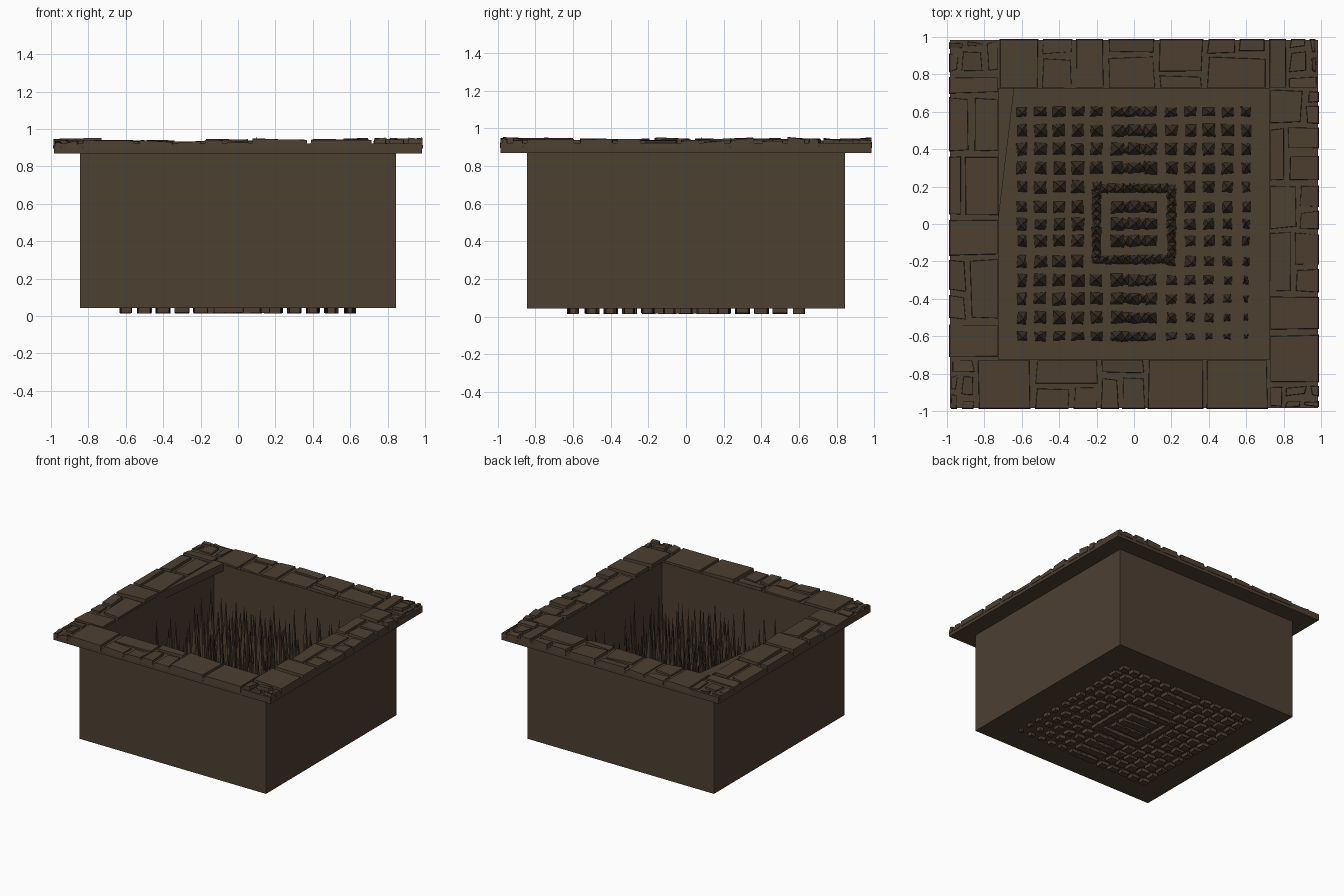
import bpy, bmesh, math, random
from mathutils import Vector

if "Cube" in bpy.data.objects:
    bpy.data.objects.remove(bpy.data.objects["Cube"])

random.seed(7)
R = random.uniform

stone = bpy.data.materials.new("dark brown stone")
stone.diffuse_color = (0.075, 0.050, 0.031, 1)
stone.use_nodes = True
stone.node_tree.nodes["Principled BSDF"].inputs["Base Color"].default_value = stone.diffuse_color


def finish(bm, name):
    bmesh.ops.recalc_face_normals(bm, faces=bm.faces)
    me = bpy.data.meshes.new(name)
    bm.to_mesh(me)
    bm.free()
    me.materials.append(stone)
    ob = bpy.data.objects.new(name, me)
    bpy.context.collection.objects.link(ob)
    return ob


def square_shell(name, profile, cap_first=False, cap_last=False, closed=False):
    """Stack of square loops given as (half width, z), bridged in order."""
    bm = bmesh.new()
    loops = [[bm.verts.new((sx * r, sy * r, z)) for sx, sy in
              ((-1, -1), (1, -1), (1, 1), (-1, 1))] for r, z in profile]
    pairs = list(zip(loops, loops[1:]))
    if closed:
        pairs.append((loops[-1], loops[0]))
    for a, b in pairs:
        for i in range(4):
            j = (i + 1) % 4
            bm.faces.new((a[i], a[j], b[j], b[i]))
    if cap_first:
        bm.faces.new(loops[0])
    if cap_last:
        bm.faces.new(loops[-1])
    return finish(bm, name)


def prism(bm, base, top):
    """Solid between two matching outlines of 3D points."""
    b = [bm.verts.new(p) for p in base]
    t = [bm.verts.new(p) for p in top]
    n = len(b)
    bm.faces.new(b[::-1])
    bm.faces.new(t)
    for i in range(n):
        j = (i + 1) % n
        bm.faces.new((b[i], b[j], t[j], t[i]))


# Pit: outer walls, inner walls and floor in one shell
FLOOR = 0.11
square_shell("pit_body", [(0.845, 0.042), (0.845, 0.87), (0.985, 0.87), (0.985, 0.922),
                          (0.725, 0.922), (0.725, FLOOR)], True, True)


# Rim paving: irregular flat stones laid in two uneven courses on each side
def slab(bm, x0, x1, y0, y1, rot, lift):
    """One stone; x runs along the side, y is the distance out from the centre."""
    c, s = [(1, 0), (0, 1), (-1, 0), (0, -1)][rot]

    def turn(x, y, z):
        return (x * c - y * s, x * s + y * c, z)
    g = 0.005
    j = lambda: R(0, 0.016)
    outer = y1 > 0.98
    yo = 0.989 if outer else y1 - g
    corners = [(x0 + g + j(), y0 + g + (0 if y0 < 0.73 else j())),
               (x1 - g - j(), y0 + g + (0 if y0 < 0.73 else j())),
               (x1 - g - j(), yo - (0 if outer else j())),
               (x0 + g + j(), yo - (0 if outer else j()))]
    cx, cy = (x0 + x1) / 2, (y0 + y1) / 2
    base = [turn(x, y, 0.895) for x, y in corners]
    top = []
    for x, y in corners:
        k = 0.004
        top.append(turn(x + k * (1 if x < cx else -1), y + k * (1 if y < cy else -1),
                        lift + R(-0.008, 0.008)))
    prism(bm, base, top)


for rot, side in enumerate(("back", "left", "front", "right")):
    bm = bmesh.new()
    x = -0.725
    while x < 0.985:
        w = R(0.16, 0.36)
        x1 = x + w
        if 0.985 - x1 < 0.14:
            x1 = 0.988
        lift = 0.94 + 0.007 * math.sin(4 * x + rot * 1.7)
        mode = random.random()
        split = R(0.80, 0.92)
        if x1 > 0.72:                                # corner stones
            xs = R(0.80, 0.86)
            slab(bm, x, xs, 0.722, 0.99, rot, lift)
            slab(bm, xs, 0.988, 0.722, 0.80, rot, lift)
            slab(bm, xs, 0.93, 0.80, 0.93, rot, lift + 0.003)
            slab(bm, 0.93, 0.988, 0.80, 0.90, rot, lift - 0.004)
            slab(bm, 0.93, 0.988, 0.90, 0.99, rot, lift)
            slab(bm, xs, 0.93, 0.93, 0.99, rot, lift - 0.004)
            x1 = 1.0
        elif mode < 0.35:                            # full-depth stone
            slab(bm, x, x1, 0.722, 0.99, rot, lift)
        else:                                        # two stones, sometimes three
            slab(bm, x, x1, 0.722, split, rot, lift)
            if mode < 0.7:
                slab(bm, x, x1, split, 0.99, rot, lift - 0.003)
            else:
                m = x + (x1 - x) * R(0.4, 0.6)
                slab(bm, x, m, split, 0.99, rot, lift - 0.005)
                slab(bm, m, x1, split, 0.99, rot, lift + 0.003)
        x = x1
    finish(bm, side + "_rim_stones")

# Slanted ledge stone overhanging the left side of the opening
bm = bmesh.new()
tri = [(-0.728, 0.0), (-0.64, 0.728), (-0.728, 0.728)]
prism(bm, [(x - 0.001, y, 0.87) for x, y in tri], [(x, y, 0.935) for x, y in tri])
finish(bm, "left_ledge_stone")


# Spikes: thin pyramids whose blunt roots poke through the underside
def spike(bm, x, y, w, d, height):
    a = w / 2
    b = d / 2
    q = lambda: R(-0.005, 0.005)
    z = 0.013 + R(0, 0.006)
    pts = [(x + sx * a + q(), y + sy * b + q()) for sx, sy in
           ((-1, -1), (1, -1), (1, 1), (-1, 1))]
    root = [bm.verts.new((px, py, z)) for px, py in pts]
    neck = [bm.verts.new((px, py, 0.05)) for px, py in pts]
    tip = bm.verts.new((x + R(-0.012, 0.012), y + R(-0.012, 0.012), height))
    bm.faces.new(root[::-1])
    for i in range(4):
        j = (i + 1) % 4
        bm.faces.new((root[i], root[j], neck[j], neck[i]))
        bm.faces.new((neck[i], neck[j], tip))


grid = [-0.6, -0.5, -0.4, -0.3, -0.2, -0.09, 0, 0.09, 0.2, 0.3, 0.4, 0.5, 0.6]
bm = bmesh.new()
for x in grid:
    for y in grid:
        if max(abs(x), abs(y)) == 0.2:
            continue
        shrink = max(0, x + 0.1) * max(0, 0.45 - y) * 0.045
        w = (0.056 if abs(x) == 0.6 else 0.07) - shrink
        d = (0.056 if abs(y) == 0.6 else 0.07) - shrink
        spike(bm, x, y, w, d, R(0.55, 0.86))
for y in grid:                                       # denser middle columns
    if abs(y) != 0.2:
        for x in (-0.045, 0.045):
            spike(bm, x, y, 0.045, 0.055, R(0.4, 0.8))
spike(bm, 0.09, 0.09, 0.05, 0.05, 0.965)
finish(bm, "spikes")

# Square ring of tightly packed spikes round the middle
bm = bmesh.new()
n = 10
for i in range(n):
    t = -0.2 + 0.4 * i / n
    for x, y in ((t, -0.19), (0.2, t), (-t, 0.19), (-0.2, -t)):
        spike(bm, x, y, 0.052, 0.052, R(0.45, 0.85))
finish(bm, "centre_spike_ring")
